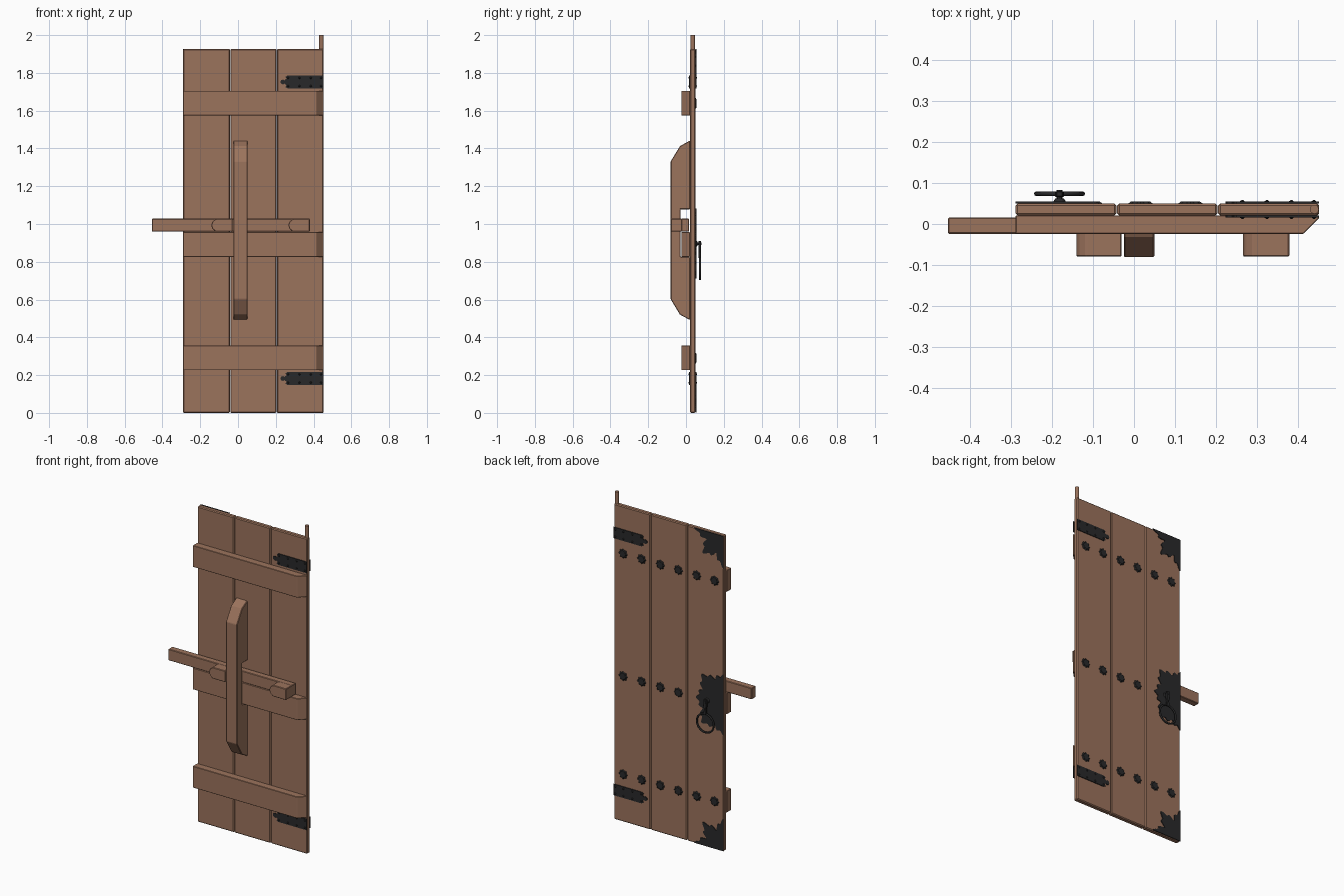
import bpy, bmesh, math
from mathutils import Vector

if "Cube" in bpy.data.objects:
    bpy.data.objects.remove(bpy.data.objects["Cube"])


def material(name, col):
    m = bpy.data.materials.new(name)
    m.diffuse_color = (*col, 1)
    m.use_nodes = True
    m.node_tree.nodes["Principled BSDF"].inputs["Base Color"].default_value = m.diffuse_color
    return m


WOOD = material("brown wood", (0.33, 0.172, 0.108))
IRON = material("black iron", (0.022, 0.022, 0.023))


def finish(name, bm, mat, bevel=0):
    bmesh.ops.recalc_face_normals(bm, faces=bm.faces[:])
    me = bpy.data.meshes.new(name)
    bm.to_mesh(me)
    bm.free()
    ob = bpy.data.objects.new(name, me)
    bpy.context.collection.objects.link(ob)
    me.materials.append(mat)
    if bevel:
        mod = ob.modifiers.new("soft_edges", 'BEVEL')
        mod.width = bevel
        mod.segments = 1
        mod.limit_method = 'ANGLE'
    return ob


def prism(name, pts, axis, a, b, mat, bevel=0, taper=1.0):
    """Extrude a 2D outline along an axis from a to b; taper shrinks the b end."""
    cx = sum(p[0] for p in pts) / len(pts)
    cy = sum(p[1] for p in pts) / len(pts)
    place = {'x': lambda u, v, w: (w, u, v),
             'y': lambda u, v, w: (u, w, v),
             'z': lambda u, v, w: (u, v, w)}[axis]
    bm = bmesh.new()
    lo = [bm.verts.new(place(u, v, a)) for u, v in pts]
    hi = [bm.verts.new(place(cx + (u - cx) * taper, cy + (v - cy) * taper, b)) for u, v in pts]
    bm.faces.new(lo)
    bm.faces.new(hi)
    n = len(pts)
    for i in range(n):
        bm.faces.new((lo[i], lo[(i + 1) % n], hi[(i + 1) % n], hi[i]))
    return finish(name, bm, mat, bevel)


def rect(x0, x1, y0, y1):
    return [(x0, y0), (x1, y0), (x1, y1), (x0, y1)]


def polar(cx, cy, radius, a0=0, a1=360, n=32, closed=True):
    out = []
    for i in range(n if closed else n + 1):
        t = math.radians(a0 + (a1 - a0) * i / n)
        r = radius(t)
        out.append((cx + r * math.cos(t), cy + r * math.sin(t)))
    return out


def tube(name, center, R, r, mat):
    """Ring standing in the xz plane."""
    bm = bmesh.new()
    n, k = 28, 8
    v = []
    for i in range(n):
        t = 2 * math.pi * i / n
        for j in range(k):
            p = 2 * math.pi * j / k
            d = R + r * math.cos(p)
            v.append(bm.verts.new(Vector(center) + Vector((d * math.cos(t), r * math.sin(p), d * math.sin(t)))))
    for i in range(n):
        for j in range(k):
            i2, j2 = (i + 1) % n, (j + 1) % k
            f = bm.faces.new((v[i * k + j], v[i2 * k + j], v[i2 * k + j2], v[i * k + j2]))
            f.smooth = True
    return finish(name, bm, mat)


L, R, TOP = -0.29, 0.453, 1.927
F, B = 0.021, 0.050          # front and back faces of the boards

# Three door boards
for i, (x0, x1) in enumerate([(L, -0.043), (-0.041, 0.204), (0.206, R)]):
    prism(f"door_board_{i+1}", rect(x0, x1, F, B), 'z', 0, TOP, WOOD, 0.005)

# Pivot pin on the hinge side
prism("pivot_pin", polar(0.441, 0.036, lambda t: 0.011, n=12), 'z', 1.9, 2.0, WOOD)

# Cross battens with a chamfered right end
for i, z in enumerate((0.226, 0.826, 1.574)):
    prism(f"cross_batten_{i+1}", [(L, F), (L, -0.024), (0.415, -0.024), (R, 0.014), (R, F)],
          'z', z, z + 0.131, WOOD, 0.002)

# Sliding bolt and its two stop blocks with rounded left ends
prism("sliding_bolt", rect(-0.455, 0.38, -0.024, 0.016), 'z', 0.959, 1.028, WOOD, 0.003)
for i, (x0, x1) in enumerate([(-0.142, -0.03), (0.266, 0.38)]):
    prism(f"bolt_block_{i+1}", [(x1, 0.959), (x1, 1.028), (x0 + 0.025, 1.028), (x0 + 0.007, 1.014),
                               (x0, 0.994), (x0 + 0.007, 0.973), (x0 + 0.025, 0.959)],
          'y', -0.02, -0.080, WOOD, 0.003)

# Vertical guide bar, notched behind for the bolt
prism("vertical_guide", [(F, 1.442), (-0.032, 1.412), (-0.081, 1.332), (-0.081, 0.602), (-0.032, 0.52),
                         (F, 0.492), (F, 0.825), (-0.029, 0.825), (-0.029, 1.078), (F, 1.078)],
      'x', -0.025, 0.05, WOOD, 0.003)

# Hinge straps with leaf tips and nails, front and back
for side, (ya, yb) in {"front": (F, 0.016), "back": (B, 0.055)}.items():
    for name, zc in (("upper", 1.752), ("lower", 0.182)):
        half = [(R, 0.034), (0.262, 0.034), (0.25, 0.027), (0.257, 0.018), (0.245, 0.008),
                (0.240, 0.014), (0.228, 0.009)]
        outline = half + [(0.224, 0)] + [(x, -z) for x, z in reversed(half)]
        prism(f"{name}_hinge_{side}", [(x, zc + z) for x, z in outline], 'y', ya, yb, IRON)
        tip = yb + (yb - ya) * 0.7
        for x in (0.265, 0.325, 0.385, 0.44):
            for dz in (-0.022, 0.022):
                prism(f"{name}_hinge_nail_{side}", polar(x, zc + dz, lambda t: 0.006, n=6),
                      'y', yb, tip, IRON, taper=0.35)

# Flower studs along the battens on the back
for z in (0.29, 0.89, 1.638):
    for x in (0.39, 0.265, 0.138, 0.016, -0.107, -0.228):
        if z == 0.89 and x < -0.05:
            continue
        prism("flower_stud", polar(x, z, lambda t: 0.027 + 0.003 * math.cos(8 * t)),
              'y', B, 0.0555, IRON, taper=0.75)


# Leaf-edged corner plates on the opening side
def leaf(t):
    return 0.16 + 0.026 * math.cos(8 * t) + 0.012 * math.cos(24 * t)


for name, z, a0 in (("top", TOP, -90), ("bottom", 0.003, 0)):
    prism(f"{name}_corner_plate", [(L, z)] + polar(L, z, leaf, a0, a0 + 90, 48, False), 'y', B, 0.0545, IRON)


# Leaf-edged lock plate
def lock_edge(t):
    c, s = abs(math.cos(t)), abs(math.sin(t))
    base = (c ** 3 + s ** 3) ** (-1 / 3)
    return base * (0.165 + 0.012 * math.cos(8 * t) + 0.009 * math.cos(24 * t))


prism("lock_plate", polar(L, 0.897, lock_edge, -90, 90, 80, False), 'y', B, 0.0545, IRON)

# Ring pull: boss, stem, hanging link and ring
prism("pull_boss", polar(-0.182, 0.895, lambda t: 0.018, n=12), 'y', B, 0.062, IRON, taper=0.6)
prism("pull_stem", polar(-0.182, 0.895, lambda t: 0.007, n=8), 'y', 0.055, 0.083, IRON)
prism("pull_link", [(-0.182 + x, z) for x, z in ((-0.008, 0.91), (0.008, 0.91), (0.011, 0.87), (0.006, 0.85),
                                                (0.01, 0.82), (-0.01, 0.82), (-0.006, 0.85), (-0.011, 0.87))],
      'y', 0.066, 0.08, IRON, 0.002)
tube("pull_ring", (-0.182, 0.074, 0.765), 0.057, 0.0055, IRON)
